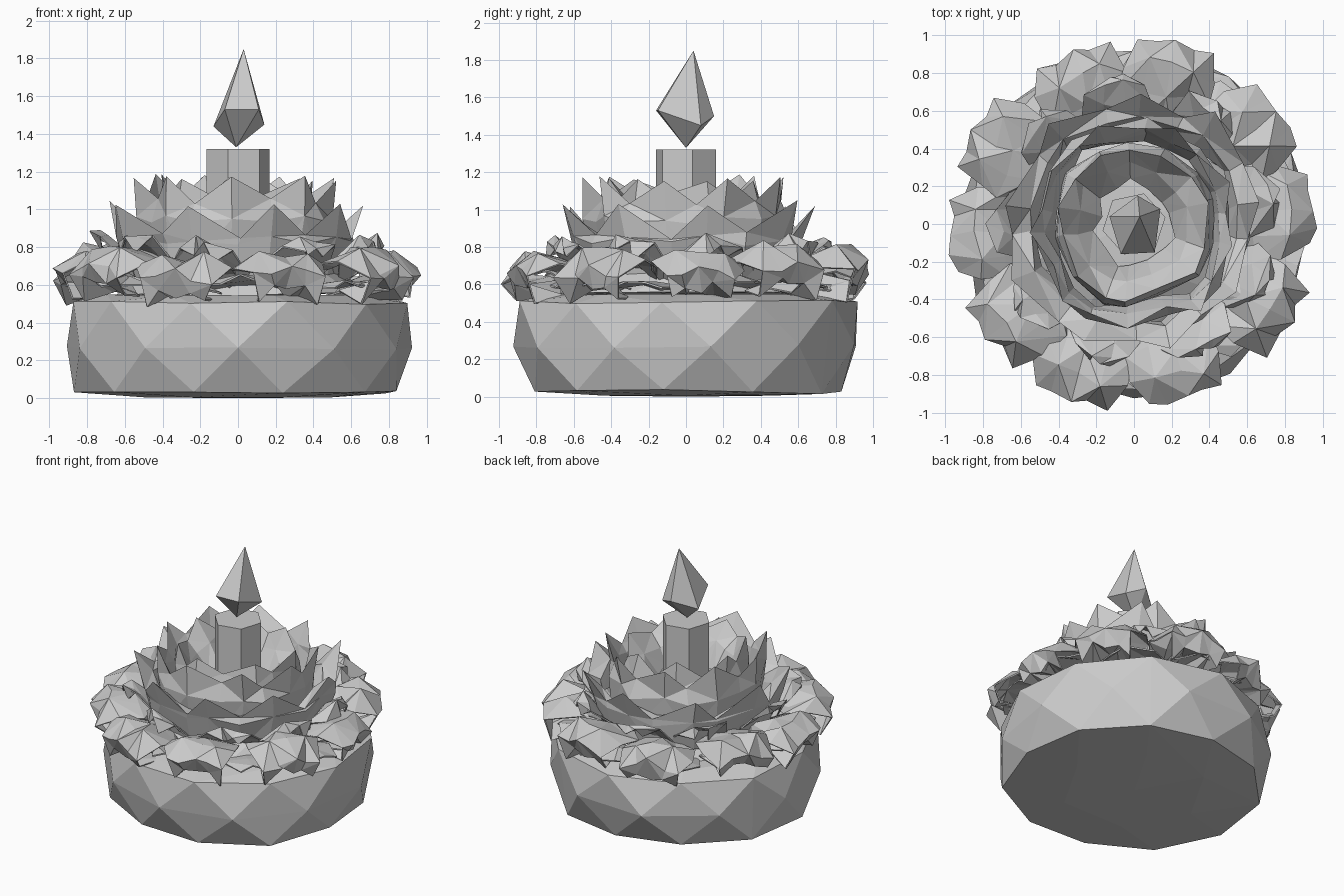
import bpy, bmesh, random
from math import sin, cos, pi

random.seed(5)
cube = bpy.data.objects.get("Cube")
if cube:
    bpy.data.objects.remove(cube, do_unlink=True)

grey = bpy.data.materials.new("plain grey")
grey.use_nodes = True
colour = (0.6, 0.6, 0.6, 1)
grey.diffuse_color = colour
grey.node_tree.nodes["Principled BSDF"].inputs["Base Color"].default_value = colour


def jit(amount):
    return random.uniform(-amount, amount)


def polar(r, a, z):
    return (r * cos(a), r * sin(a), z)


def finish(bm, name, thickness=0):
    bmesh.ops.recalc_face_normals(bm, faces=bm.faces)
    mesh = bpy.data.meshes.new(name)
    bm.to_mesh(mesh)
    bm.free()
    mesh.materials.append(grey)
    obj = bpy.data.objects.new(name, mesh)
    bpy.context.collection.objects.link(obj)
    if thickness:
        mod = obj.modifiers.new("thickness", 'SOLIDIFY')
        mod.thickness = thickness
        mod.offset = 0


def faceted_solid(name, points):
    """Closed low-poly solid wrapped around a set of points."""
    bm = bmesh.new()
    for p in points:
        bm.verts.new(p)
    bmesh.ops.convex_hull(bm, input=bm.verts)
    bmesh.ops.delete(bm, geom=[v for v in bm.verts if not v.link_faces], context='VERTS')
    bmesh.ops.triangulate(bm, faces=bm.faces)
    finish(bm, name)


def ring(radius, z, sides, phase=0, rough=0):
    return [polar(radius + jit(rough), 2 * pi * (i + phase) / sides, z + abs(jit(rough)))
            for i in range(sides)]


def add_triangles(bm, grid):
    """Join rows of vertices with triangles whose diagonals alternate."""
    for k in range(len(grid) - 1):
        for c in range(len(grid[k]) - 1):
            a, b = grid[k][c:c + 2]
            d, e = grid[k + 1][c:c + 2]
            tris = ((a, b, e), (a, e, d)) if (c + k) % 2 else ((a, b, d), (b, e, d))
            for t in tris:
                bm.faces.new(t)


def petal_ring(name, count, phase, profile, drop, rough, lift, cols):
    """Crinkled separate petals; profile rows are radius, height, half width."""
    bm = bmesh.new()
    for i in range(count):
        angle = 2 * pi * (i + phase) / count + jit(0.08)
        up, out = jit(lift), jit(0.025)
        grid = []
        for k, (r, z, w) in enumerate(profile):
            row = []
            for c in range(cols + 1):
                s = 2 * c / cols - 1
                fold = rough * (0.6 if (c + k) % 2 else -0.6)
                a = angle + (s * w + jit(rough * 0.6)) / r
                rad = min(r + out + fold * 0.5 + jit(rough), 0.995)
                height = z + up - drop * s * s + fold + jit(rough)
                row.append(bm.verts.new(polar(rad, a, height)))
            grid.append(row)
        add_triangles(bm, grid)
    finish(bm, name, 0.01)


def crown(name, count, phase, profile, rough):
    """Ring of joined pointed petals; rows run up the outside, over the tips and down
    the inside, and give radius, height and how far the clefts sink."""
    bm = bmesh.new()
    sides = 2 * count
    turns = [2 * pi * (i + phase + jit(0.25)) / sides for i in range(sides)]
    lean = [jit(0.03) for i in range(sides)]
    grid = []
    for r, z, sink in profile:
        row = []
        for i, a in enumerate(turns):
            cleft = i % 2
            rad = r + lean[i] - cleft * sink * 0.35 + jit(rough)
            row.append(bm.verts.new(polar(rad, a + jit(rough), z - cleft * sink + jit(rough))))
        grid.append(row + row[:1])
    add_triangles(bm, grid)
    finish(bm, name)


# Drum-shaped base with slightly rounded rim and underside
faceted_solid("base", [(0, 0, 0)]
              + ring(0.5, 0.005, 6)
              + ring(0.86, 0.01, 11, 0.75, 0.03)
              + ring(0.93, 0.26, 11, 0.25, 0.02)
              + ring(0.905, 0.49, 11, 0.75, 0.025)
              + ring(0.76, 0.54, 9, 0.1, 0.01))

# Mound that carries the petals
faceted_solid("petal_bed", ring(0.66, 0.54, 10, 0.3, 0.02)
              + ring(0.54, 0.68, 9, 0, 0.02) + ring(0.25, 0.84, 8, 0.5, 0.02))

# Spreading outer petals, the rims folded back underneath
petal_ring("lower_petals", 11, 0.5,
           [(0.58, 0.59, 0.18), (0.74, 0.62, 0.24), (0.88, 0.61, 0.15)],
           0.03, 0.02, 0.02, 3)
petal_ring("outer_petals", 10, 0.05,
           [(0.55, 0.68, 0.14), (0.69, 0.75, 0.24), (0.84, 0.79, 0.25),
            (0.97, 0.7, 0.2), (0.92, 0.61, 0.17), (0.72, 0.6, 0.12)],
           0.07, 0.03, 0.03, 4)
petal_ring("leaning_petals", 9, 0.4,
           [(0.52, 0.66, 0.14), (0.64, 0.77, 0.2), (0.73, 0.86, 0.16), (0.77, 0.82, 0.05)],
           0.05, 0.03, 0.03, 3)

# Upright pointed petals in nested crowns
crown("middle_crown", 9, 0.4,
      [(0.57, 0.62, 0), (0.64, 0.84, 0.03), (0.69, 1.03, 0.17), (0.57, 0.9, 0.06), (0.51, 0.76, 0)],
      0.022)
crown("upper_crown", 9, 1.3,
      [(0.51, 0.7, 0), (0.54, 0.95, 0.02), (0.55, 1.17, 0.13), (0.48, 1.02, 0.04), (0.44, 0.86, 0)],
      0.02)
crown("inner_crown", 7, 0.5,
      [(0.43, 0.84, 0), (0.43, 1.0, 0.02), (0.42, 1.17, 0.1), (0.31, 1.03, 0.04), (0.21, 0.88, 0)],
      0.022)

# Candle
faceted_solid("candle", ring(0.17, 0.8, 6, 0.2) + ring(0.17, 1.32, 6, 0.2))

# Flame, pointed at both ends
faceted_solid("flame", [(-0.01, 0, 1.33), (0.03, 0.04, 1.85)]
              + [(-0.13, 0.04, 1.44), (-0.07, -0.16, 1.53), (0.11, -0.15, 1.53),
                 (0.14, 0.08, 1.45), (0.02, 0.15, 1.5)])
